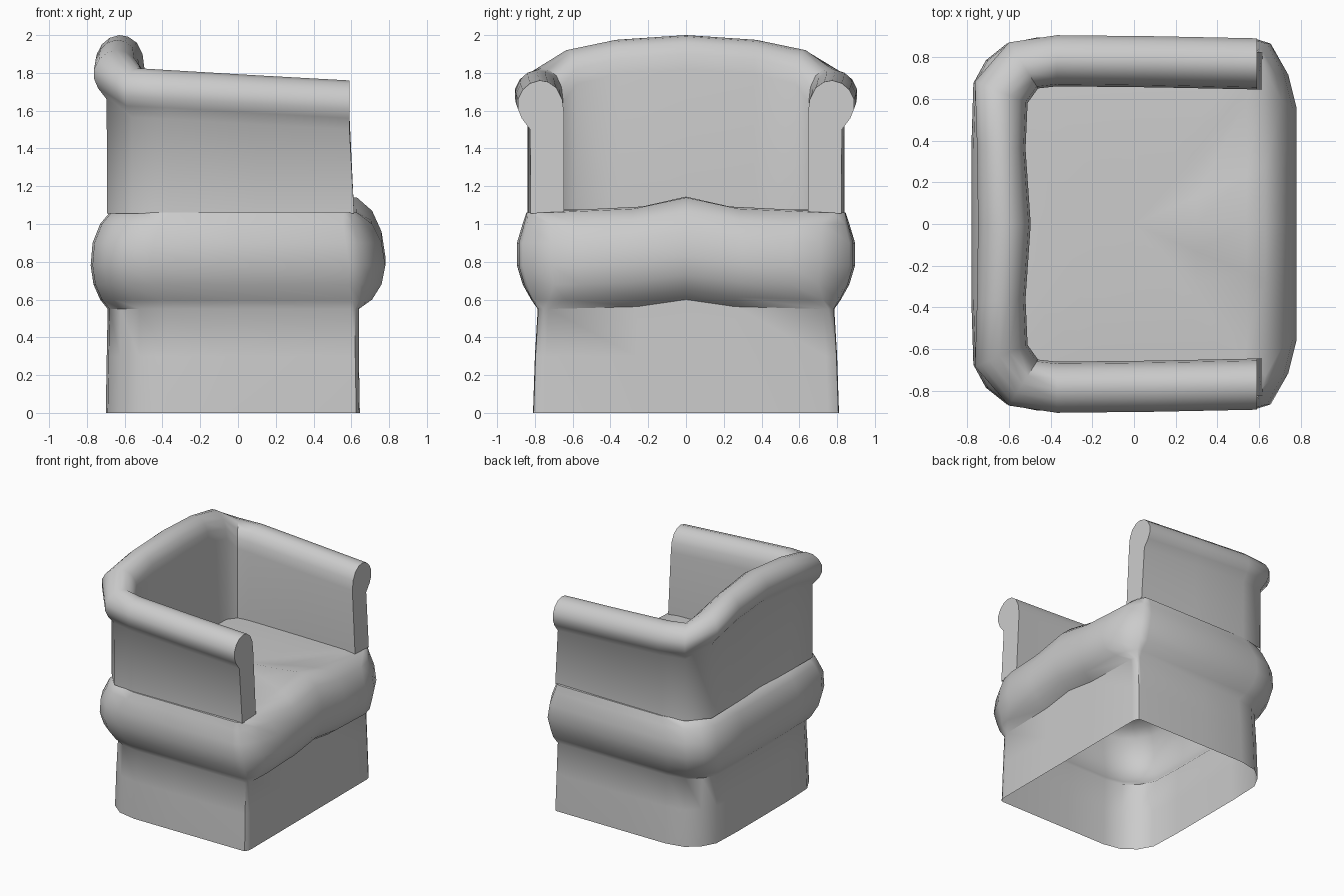
import bpy, bmesh, math

if "Cube" in bpy.data.objects:
    bpy.data.objects.remove(bpy.data.objects["Cube"])


def make_object(name, rings, closed, tip=None, caps=False):
    """Loft a list of equal-length point rings into one smooth shaded mesh."""
    bm = bmesh.new()
    vs = [[bm.verts.new(p) for p in r] for r in rings]
    n = len(rings[0])
    for a, b in zip(vs, vs[1:]):
        for i in range(n if closed else n - 1):
            j = (i + 1) % n
            bm.faces.new((a[i], a[j], b[j], b[i]))
    if tip:
        t = bm.verts.new(tip)
        for i in range(n):
            bm.faces.new((vs[-1][i], vs[-1][(i + 1) % n], t))
    if caps:
        bm.faces.new(vs[0])
        bm.faces.new(vs[-1])
    bmesh.ops.recalc_face_normals(bm, faces=bm.faces)
    me = bpy.data.meshes.new(name)
    bm.to_mesh(me)
    bm.free()
    ob = bpy.data.objects.new(name, me)
    bpy.context.collection.objects.link(ob)
    bpy.ops.object.select_all(action='DESELECT')
    bpy.context.view_layer.objects.active = ob
    ob.select_set(True)
    bpy.ops.object.shade_smooth_by_angle(angle=math.radians(48))
    return ob


# Horizontal outline: soft back corners, front corners softened by c, raised front centre
def outline(z, xb, xf, w, c, lift):
    half = [(xb, 0, 0), (xb, w * 0.4, 0), (xb + 0.01, w - 0.22, 0),
            (xb + 0.07, w - 0.11, 0), (xb + 0.17, w - 0.03, 0),
            (xb + 0.32, w, 0), ((xb + xf) / 2, w, 0),
            (xf - 0.17 * c - 0.02, w - 0.01 * c, 0),
            (xf - 0.12 * c - 0.005, w - 0.03 * c, 0),
            (xf - 0.04 * c, w - 0.17 * c - 0.01, 0),
            (xf, w - 0.32 * c - 0.02, 0),
            (xf, w * 0.33, 0.25), (xf, 0, 1)]
    pts = [(x, y, z + k * lift) for x, y, k in half]
    return pts + [(x, -y, h) for x, y, h in pts[-2:0:-1]]


# Base, cushion bulge and seat as one shell, open underneath
body = [(0.00, -.70, .645, .81, .12, 0), (0.30, -.695, .64, .80, .12, 0),
        (0.55, -.69, .64, .785, .12, .05), (0.60, -.73, .71, .82, .5, .05),
        (0.68, -.765, .76, .865, .9, .05), (0.78, -.78, .78, .895, 1, .05),
        (0.90, -.77, .76, .895, 1, .06), (1.00, -.73, .71, .865, .8, .07),
        (1.06, -.68, .63, .845, .3, .08), (1.075, -.58, .54, .70, .3, .07),
        (1.08, -.30, .30, .40, .3, .04)]
make_object("base_and_seat", [outline(*r) for r in body], True, tip=(0, 0, 1.09))

# Wall section: distance out from the inner face, drop from the crest (None = seat level)
section = [(0, None), (0, 0.18), (0.01, 0.10), (0.04, 0.04), (0.085, 0.008),
           (0.13, 0), (0.18, 0.015), (0.22, 0.05), (0.245, 0.10),
           (0.245, 0.15), (0.225, 0.20), (0.18, 0.26), (0.178, None)]

# Path stations: inner x, inner y, outward direction, crest height
half_path = [(.59, .645, 0, 1, 1.76), (.10, .655, 0, 1, 1.787),
             (-.37, .66, 0, 1, 1.815), (-.46, .65, -.57, .9, 1.825),
             (-.51, .58, -1.03, .42, 1.92), (-.52, .36, -.95, .08, 1.975),
             (-.495, 0, -1.03, 0, 2.0)]
path = half_path + [(x, -y, dx, -dy, t) for x, y, dx, dy, t in half_path[-2::-1]]

rings = []
for x, y, dx, dy, top in path:
    ring = []
    for d, drop in section:
        z = 1.055 if drop is None else top - drop
        lean = 0.025 if drop is None and x > 0.5 else 0
        ring.append((x + dx * d + lean, y + dy * d, z))
    rings.append(ring)
make_object("arms_and_back", rings, False, caps=True)
